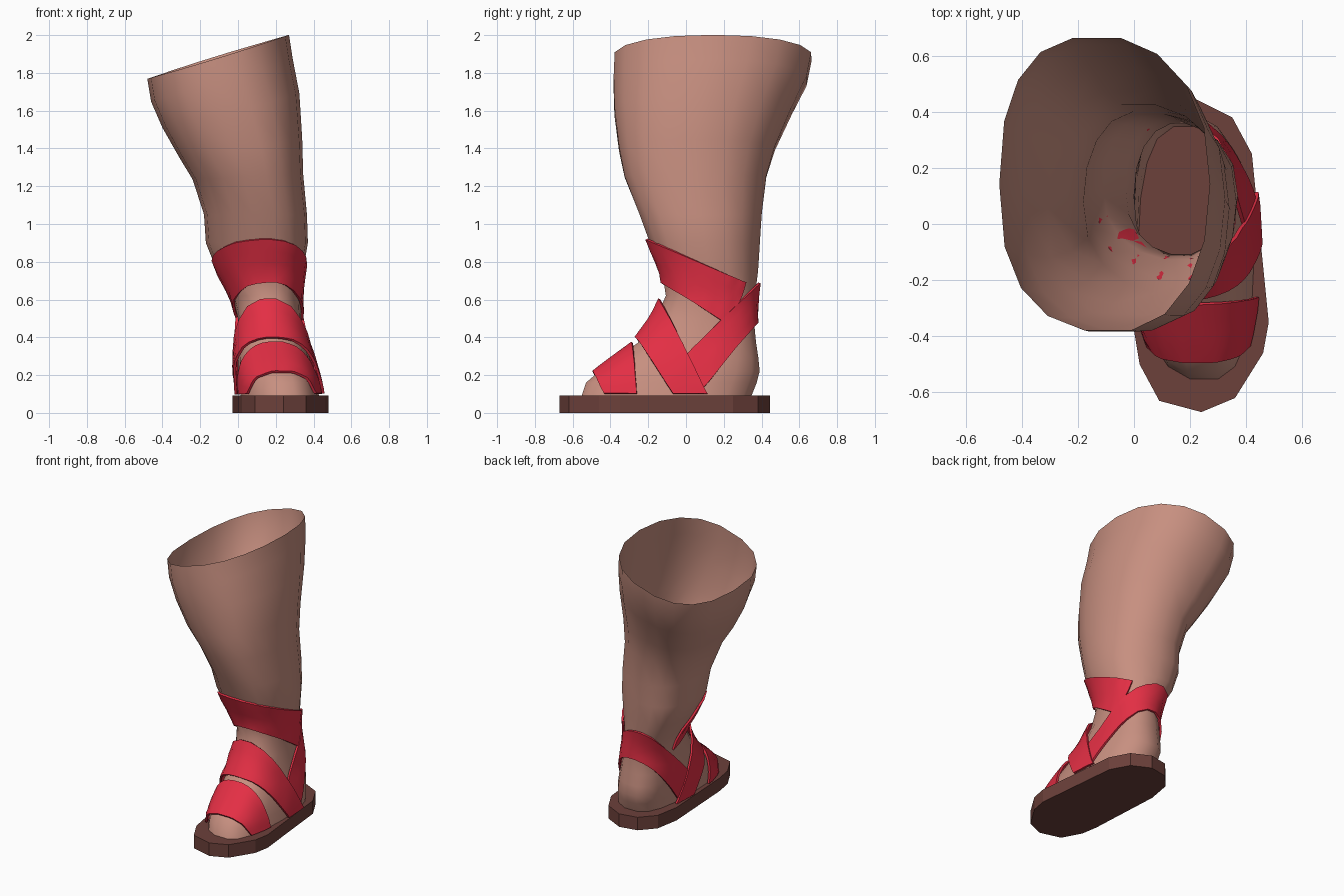
import bpy, bmesh, math
from mathutils import Vector
from mathutils.bvhtree import BVHTree

if "Cube" in bpy.data.objects:
    bpy.data.objects.remove(bpy.data.objects["Cube"])


def material(name, rgb):
    m = bpy.data.materials.new(name)
    m.diffuse_color = (*rgb, 1)
    m.use_nodes = True
    m.node_tree.nodes["Principled BSDF"].inputs["Base Color"].default_value = m.diffuse_color
    return m


SKIN = material("skin", (0.57, 0.275, 0.215))
RED = material("red_strap", (0.77, 0.028, 0.058))
BROWN = material("brown_sole", (0.15, 0.052, 0.043))


def make_object(name, verts, faces, mat, smooth):
    me = bpy.data.meshes.new(name)
    me.from_pydata(verts, [], faces)
    me.materials.append(mat)
    for p in me.polygons:
        p.use_smooth = smooth
    ob = bpy.data.objects.new(name, me)
    bpy.context.collection.objects.link(ob)
    return ob


# Sole: extruded outline
outline = [(.24, -.67), (.36, -.62), (.46, -.46), (.48, -.35), (.42, .25),
           (.35, .38), (.22, .445), (.09, .42), (0, .32), (-.03, .15),
           (0, -.38), (.02, -.5), (.09, -.63)]
n = len(outline)
verts = [(x, y, 0) for x, y in outline] + [(x, y, .093) for x, y in outline]
faces = [tuple(reversed(range(n))), tuple(range(n, 2 * n))]
faces += [(i, (i + 1) % n, n + (i + 1) % n, n + i) for i in range(n)]
make_object("sole", verts, faces, BROWN, False)

# Leg and foot: open loft through horizontal sections, top to bottom
# z, left x, right x, front y, back y, rim tilt, sideways shear towards the back
sections = [
    (1.885, -.48, .27, -.385, .67, .31, -.02),
    (1.76, -.46, .29, -.39, .645, .30, -.02),
    (1.60, -.40, .325, -.385, .565, .25, -.03),
    (1.40, -.31, .34, -.36, .475, .15, -.04),
    (1.25, -.24, .345, -.33, .43, .05, -.04),
    (1.05, -.18, .365, -.25, .405, 0, -.04),
    (.90, -.17, .37, -.195, .395, 0, -.05),
    (.75, -.11, .345, -.13, .385, 0, -.04),
    (.62, -.03, .328, -.11, .368, 0, -.02),
    (.50, .0, .335, -.165, .362, 0, 0),
    (.37, .0, .355, -.26, .375, 0, -.01),
    (.29, .0, .38, -.37, .388, 0, -.02),
    (.22, .0, .40, -.465, .395, 0, -.03),
    (.16, .01, .415, -.535, .38, 0, -.03),
    (.085, .015, .43, -.56, .35, 0, -.03),
]
SEG = 18
verts, faces = [], []
for z, xl, xr, yf, yb, tilt, shear in sections:
    cx, cy, rx, ry = (xl + xr) / 2, (yf + yb) / 2, (xr - xl) / 2, (yb - yf) / 2
    for j in range(SEG):
        a = math.tau * j / SEG
        c, s = math.cos(a), math.sin(a)
        # squarer foot, and a squarer inner side on the upper leg
        e = .8 if z < .45 or (z > 1.3 and c < 0) else .9
        x = rx * math.copysign(abs(c) ** e, c)
        y = ry * math.copysign(abs(s) ** e, s)
        verts.append((cx + x + shear * s ** 3 if abs(s) > 0 else cx + x, cy + y, z + tilt * x))
for i in range(len(sections) - 1):
    for j in range(SEG):
        k = (j + 1) % SEG
        faces.append((i * SEG + j, (i + 1) * SEG + j, (i + 1) * SEG + k, i * SEG + k))
leg = make_object("leg", verts, faces, SKIN, True)
tree = BVHTree.FromPolygons([Vector(v) for v in verts], faces)


# Straps: fans of rays that wrap a sheet onto the leg between two edges
def strap(name, edge_a, edge_b, offset, steps=24, cols=4):
    """edge = root y, root z, tip y, tip z, start angle, end angle"""
    pts, quads = [], []
    for i in range(steps + 1):
        for j in range(cols + 1):
            f = j / cols
            ry, rz, ty, tz, a0, a1 = [p + (q - p) * f for p, q in zip(edge_a, edge_b)]
            a = a0 + (a1 - a0) * i / steps
            o = Vector((.2, ry, rz))
            up = Vector((0, ty - ry, tz - rz)).normalized()
            d = (Vector((math.cos(a), 0, 0)) + up * math.sin(a)).normalized()
            hit, normal = tree.ray_cast(o, d)[:2]
            if hit is None:
                hit, normal = o + d * .2, d
            if normal.dot(d) < 0:
                normal = -normal
            p = hit + (normal + d).normalized() * offset
            p.z = max(p.z, .09)
            pts.append(p)
    w = cols + 1
    for i in range(steps):
        for j in range(cols):
            quads.append((i * w + j, (i + 1) * w + j, (i + 1) * w + j + 1, i * w + j + 1))
    ob = make_object(name, pts, quads, RED, True)
    bm = bmesh.new()
    bm.from_mesh(ob.data)
    bmesh.ops.recalc_face_normals(bm, faces=bm.faces)
    bm.to_mesh(ob.data)
    bm.free()
    mod = ob.modifiers.new("thickness", 'SOLIDIFY')
    mod.thickness = .014
    mod.offset = 0
    bpy.ops.object.select_all(action='DESELECT')
    ob.select_set(True)
    bpy.context.view_layer.objects.active = ob
    bpy.ops.object.modifier_apply(modifier=mod.name)
    bpy.ops.object.shade_smooth_by_angle(angle=math.radians(40))
    return ob


PI = math.pi
strap("ankle_strap", (.2, .48, -.12, .69, -.3, 2.9), (.27, .71, -.2, .92, -.55, 2.5), .011)
strap("heel_strap", (.06, .09, .37, .48, .05, PI - .05), (-.2, .1, .39, .7, .7, PI - .7), .017)
strap("instep_strap", (-.07, .1, -.25, .38, 0, PI), (.11, .1, -.13, .6, 0, PI), .026)
strap("toe_strap", (-.43, .1, -.49, .22, 0, PI), (-.26, .1, -.28, .39, 0, PI), .019)
